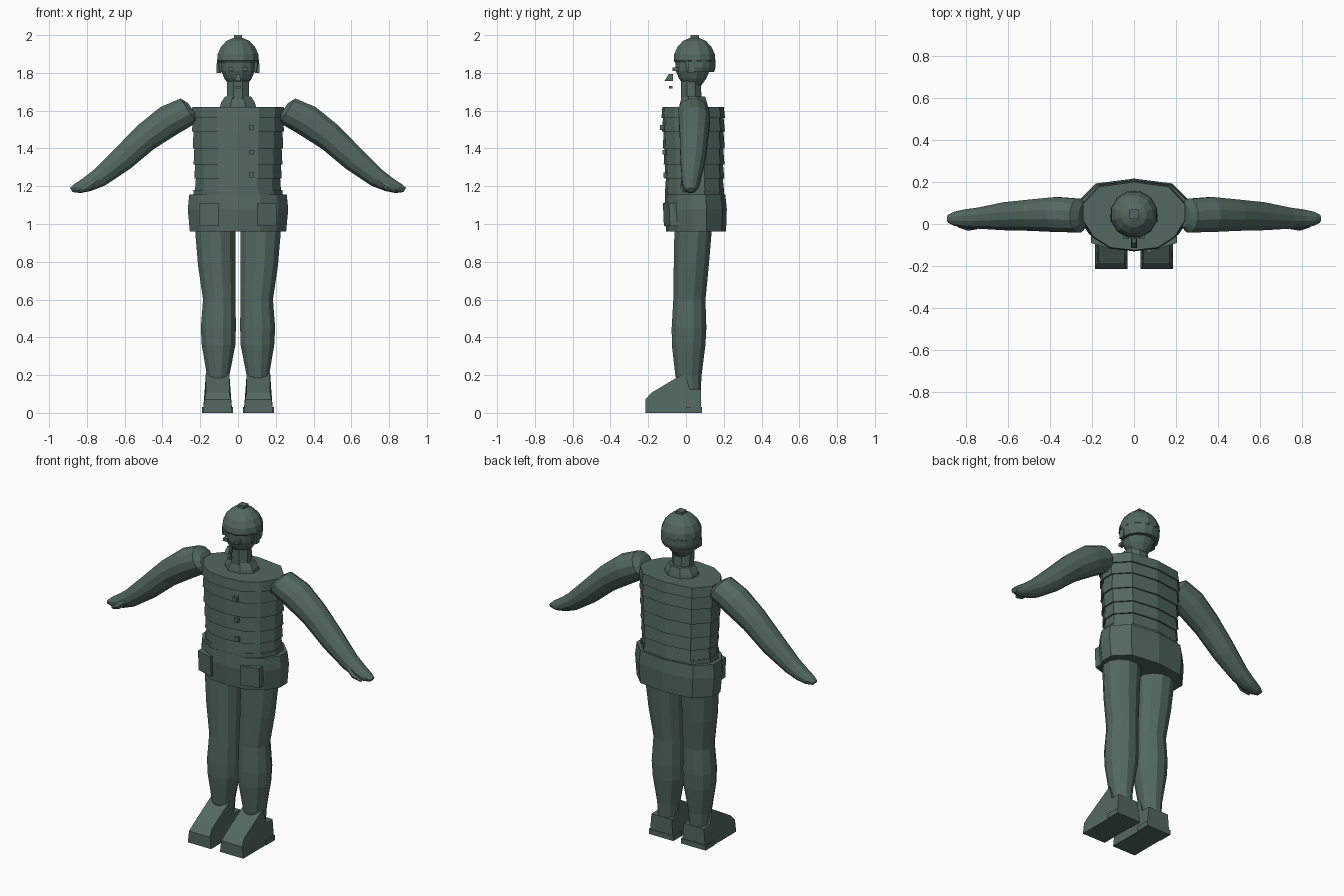
import bpy, bmesh, math
from mathutils import Vector

cloth = bpy.data.materials.new("dark grey green")
cloth.diffuse_color = (0.085, 0.14, 0.118, 1)


def finish(name, bm):
    bmesh.ops.recalc_face_normals(bm, faces=bm.faces)
    me = bpy.data.meshes.new(name)
    bm.to_mesh(me)
    bm.free()
    me.materials.append(cloth)
    ob = bpy.data.objects.new(name, me)
    bpy.context.collection.objects.link(ob)
    return ob


def loft(name, rings, side=1):
    """Skin a list of equal-length point rings and cap both ends."""
    bm = bmesh.new()
    vs = [[bm.verts.new((p[0] * side, p[1], p[2])) for p in r] for r in rings]
    n = len(rings[0])
    for a, b in zip(vs, vs[1:]):
        for i in range(n):
            j = (i + 1) % n
            bm.faces.new((a[i], a[j], b[j], b[i]))
    bm.faces.new(vs[0])
    bm.faces.new(vs[-1])
    return finish(name, bm)


def ellipse(c, u, v, n=12):
    """Ring of n points round c with half axes u and v."""
    c, u, v = Vector(c), Vector(u), Vector(v)
    return [c + u * math.cos(math.tau * (i + .5) / n)
            + v * math.sin(math.tau * (i + .5) / n) for i in range(n)]


def round_z(x, y, z, rx, ry, n=12):
    return ellipse((x, y, z), (rx, 0, 0), (0, ry, 0), n)


def box(name, x0, x1, y0, y1, z0, z1, side=1):
    return loft(name, [[(x0, y0, z), (x1, y0, z), (x1, y1, z), (x0, y1, z)]
                       for z in (z0, z1)], side)


# Body outline, half of it, scaled to each width and depth
HALF = [(0, -1), (.46, -.92), (.80, -.60), (1, -.12), (1, .35), (.68, .86), (0, 1)]


def outline(z, w, y0, y1):
    pts = HALF + [(-x, y) for x, y in HALF[-2:0:-1]]
    cy, d = (y0 + y1) / 2, (y1 - y0) / 2
    return [(x * w, cy + y * d, z) for x, y in pts]


# Padded torso, made of bands that step outwards at the lower edge
levels = [1.17, 1.24, 1.315, 1.40, 1.49, 1.56, 1.62]
rings = []
for a, b in zip(levels, levels[1:]):
    for z, puff in ((a, .006), (b, -.002)):
        t = (z - 1.17) / .45
        rings.append(outline(z, .222 + .022 * t + puff,
                             -.105 - .022 * t - puff, .196 + .006 * t + puff))
loft("torso", rings)

# Waistband and hip skirt
loft("waistband", [outline(1.145, .235, -.11, .20), outline(1.18, .235, -.11, .20)])
loft("hip_skirt", [outline(.96, .255, -.105, .212), outline(1.08, .266, -.115, .216),
                   outline(1.155, .258, -.11, .208)])

# Collar and neck
loft("collar", [round_z(0, .04, 1.61, .105, .085, 8), round_z(0, .04, 1.64, .098, .078, 8),
                round_z(0, .04, 1.675, .075, .066, 8)])
loft("neck", [round_z(0, .03, 1.64, .064, .06, 8), round_z(0, .025, 1.76, .064, .055, 8)])

# Head and helmet
loft("head", [round_z(0, .035, z, r, r) for z, r in
              ((1.73, .045), (1.77, .075), (1.81, .092), (1.89, .098))])
loft("helmet", [round_z(0, .045, z, r, r) for z, r in
                ((1.855, .106), (1.865, .114), (1.90, .111), (1.94, .092),
                 (1.97, .062), (1.985, .025))])
box("helmet_knob", -.022, .022, .025, .07, 1.975, 2.0)

# Neck guard, an arc round the sides and back of the head
angles = [math.radians(-25 + 230 * i / 10) for i in range(11)]
arc = [(r * math.cos(a), .045 + r * math.sin(a))
       for r, seq in ((.112, angles), (.085, angles[::-1])) for a in seq]
loft("neck_guard", [[(x * s, .045 + (y - .045) * s, z) for x, y in arc]
                    for z, s in ((1.805, .93), (1.83, 1), (1.87, 1))])

# Face details
loft("nose", [[(-.014, -.115, 1.757), (.014, -.115, 1.757), (.014, -.068, 1.757), (-.014, -.068, 1.757)],
              [(-.009, -.09, 1.795), (.009, -.09, 1.795), (.009, -.068, 1.795), (-.009, -.068, 1.795)]])
box("chin_stud", -.012, .012, -.09, -.072, 1.717, 1.73)

# Jacket buttons
for z, y in ((1.51, -.137), (1.38, -.124), (1.26, -.118)):
    box("button", .06, .085, y, y + .035, z - .013, z + .013)

# Arm stations: x, y, z, half thickness, half depth
ARM = [(.238, .04, 1.60, .05, .055), (.262, .04, 1.60, .080, .083), (.365, .045, 1.548, .088, .086),
       (.485, .042, 1.462, .079, .077), (.61, .037, 1.347, .070, .069), (.735, .028, 1.245, .053, .052),
       (.80, .026, 1.208, .041, .045), (.85, .025, 1.188, .030, .035), (.882, .025, 1.180, .014, .02)]
# Leg stations: x, y, z, half width, half depth
LEG = [(.12, .04, 1.02, .110, .104), (.12, .037, .955, .110, .102), (.113, .028, .78, .102, .096),
       (.099, .018, .60, .089, .088), (.104, .016, .45, .096, .095), (.103, .014, .36, .092, .092),
       (.105, .013, .20, .062, .072), (.105, .02, .12, .055, .06)]

for s, tag in ((1, "right"), (-1, "left")):
    loft(tag + "_arm", [ellipse((x, y, z), (.55 * t, 0, .83 * t), (0, d, 0))
                        for x, y, z, t, d in ARM], s)
    loft(tag + "_thumb", [ellipse((x, y, z), (.55 * t, 0, .83 * t), (0, t, 0), 6)
                          for x, y, z, t in ((.74, -.012, 1.235, .012), (.79, -.014, 1.195, .018),
                                             (.835, -.008, 1.172, .009))], s)
    loft(tag + "_leg", [round_z(x, y, z, w, d) for x, y, z, w, d in LEG], s)

    # Boot: side profile swept across, narrower towards the toe top
    profile = [(-.215, 0, 0), (-.215, .07, .008), (-.185, .105, .016), (-.005, .213, .016),
               (.02, .125, .01), (.08, .125, .01), (.08, 0, 0)]
    loft(tag + "_boot", [[(.03 + i, y, z) for y, z, i in profile],
                         [(.186 - i, y, z) for y, z, i in profile]], s)
    box(tag + "_heel", .026, .19, 0, .084, 0, .03, s)

    # Pocket on the front of the skirt, eye and ear piece
    loft(tag + "_pocket", [[(.10, -.117 - g, z), (.205, -.085 - g, z), (.205, -.04, z), (.10, -.04, z)]
                           for z, g in ((.99, 0), (1.11, .005))], s)
    box(tag + "_eye", .025, .05, -.072, -.03, 1.81, 1.828, s)
    box(tag + "_ear_piece", .09, .113, .01, .045, 1.80, 1.85, s)
